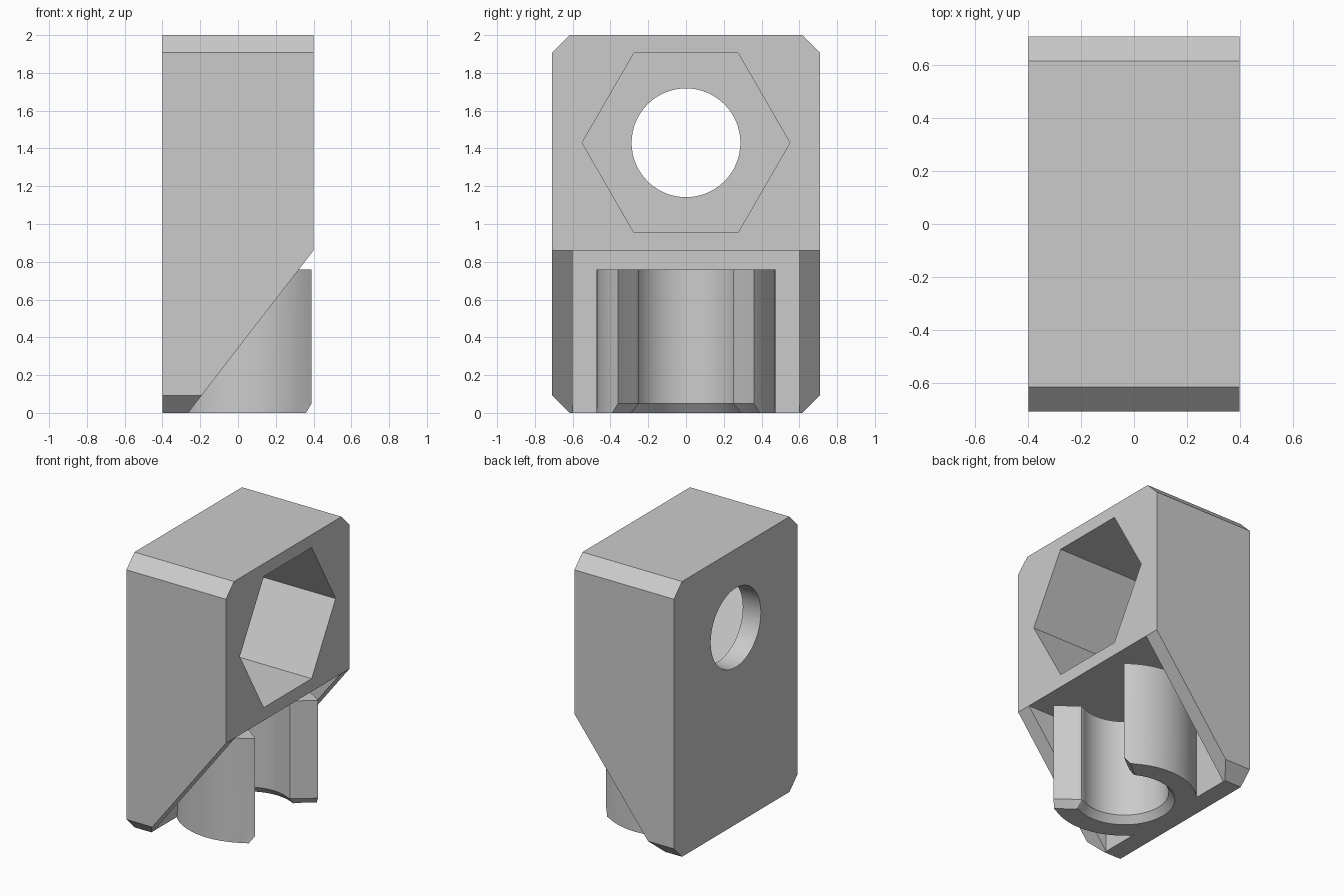
import bpy, bmesh
from math import sin, cos, pi, atan2, radians

old = bpy.data.objects.get("Cube")
if old:
    bpy.data.objects.remove(old)

grey = bpy.data.materials.new("light grey")
grey.use_nodes = True
grey.diffuse_color = (0.6, 0.6, 0.6, 1)
grey.node_tree.nodes["Principled BSDF"].inputs["Base Color"].default_value = (0.6, 0.6, 0.6, 1)


def loft(name, layers):
    """Closed solid through a list of equal-length point loops."""
    bm = bmesh.new()
    rings = [[bm.verts.new(p) for p in loop] for loop in layers]
    for a, b in zip(rings, rings[1:]):
        for i in range(len(a)):
            j = (i + 1) % len(a)
            bm.faces.new((a[i], a[j], b[j], b[i]))
    bm.faces.new(rings[0])
    bm.faces.new(rings[-1])
    bmesh.ops.recalc_face_normals(bm, faces=bm.faces)
    mesh = bpy.data.meshes.new(name)
    bm.to_mesh(mesh)
    bm.free()
    mesh.materials.append(grey)
    ob = bpy.data.objects.new(name, mesh)
    bpy.context.collection.objects.link(ob)
    return ob


def prism_x(name, yz, x0, x1):
    return loft(name, [[(x, y, z) for y, z in yz] for x in (x0, x1)])


def prism_y(name, xz, y0, y1):
    return loft(name, [[(x, y, z) for x, z in xz] for y in (y0, y1)])


def ring(n, r, z):
    return [(r * cos(2 * pi * i / n), z + r * sin(2 * pi * i / n)) for i in range(n)]


def activate(ob):
    bpy.ops.object.select_all(action='DESELECT')
    ob.select_set(True)
    bpy.context.view_layer.objects.active = ob


def cut(ob, cutter):
    cutter.hide_render = True
    mod = ob.modifiers.new("cut", 'BOOLEAN')
    mod.operation, mod.solver, mod.object = 'DIFFERENCE', 'EXACT', cutter
    activate(ob)
    bpy.ops.object.modifier_apply(modifier=mod.name)
    bpy.data.objects.remove(cutter)


# Housing block with chamfered long edges
W, H, C = 0.71, 2.0, 0.093
X, WALL, ROOF, AXLE = 0.4, -0.264, 0.86, 1.43
half = [(W - C, 0), (W, C), (W, H - C), (W - C, H)]
housing = prism_x("housing", half + [(-y, z) for y, z in reversed(half)], -X, X)

# Sloped underside, leaving a triangular cheek on each side of the pocket
slope = ROOF / (X - WALL)
cut(housing, prism_y("slope_cutter", [(WALL - 0.1, -0.1 * slope), (X + 0.1, ROOF + 0.1 * slope),
                                      (X + 0.1, -0.1 * slope)], -1, 1))
cut(housing, prism_y("pocket_cutter", [(WALL, -0.2), (X + 0.2, -0.2), (X + 0.2, ROOF),
                                       (WALL, ROOF)], -0.6, 0.6))

# Hexagonal recess and round through hole
cut(housing, prism_x("hex_cutter", ring(6, 0.55, AXLE), -0.255, X + 0.2))
cut(housing, prism_x("hole_cutter", ring(64, 0.288, AXLE), -X - 0.2, 0))

# Snap clip: C-shaped section with flared mouth and bevelled lower inner edge
CX, R_OUT, R_IN = 0.08, 0.475, 0.29


def arc(r, a0, a1, n):
    return [(CX + r * cos(a0 + (a1 - a0) * i / n), r * sin(a0 + (a1 - a0) * i / n))
            for i in range(n + 1)]


def clip_section(off, z):
    tip = (0.39 - 0.75 * off, 0.36 + 0.75 * off)
    lip = [(0.27 - 0.55 * off, 0.268 + 0.83 * off), (0.258 - 0.3 * off, 0.257 + 0.95 * off),
           (0.243, 0.25 + off)]
    inner = [tip] + lip + arc(R_IN + off, radians(61), pi, 24)
    outer = arc(R_OUT, atan2(tip[1], tip[0] - CX), pi, 28)[1:]
    outer = [(max(x, WALL), y) for x, y in outer if x > WALL - 0.03]
    inner += [(x, -y) for x, y in reversed(inner[:-1])]
    outer = [(x, -y) for x, y in outer] + list(reversed(outer))
    return [(x, y, z) for x, y in inner + outer]


clip = loft("snap_clip", [clip_section(0.04, 0), clip_section(0, 0.05), clip_section(0, 0.76)])

for ob in (housing, clip):
    activate(ob)
    bpy.ops.object.shade_smooth_by_angle(angle=radians(30))
